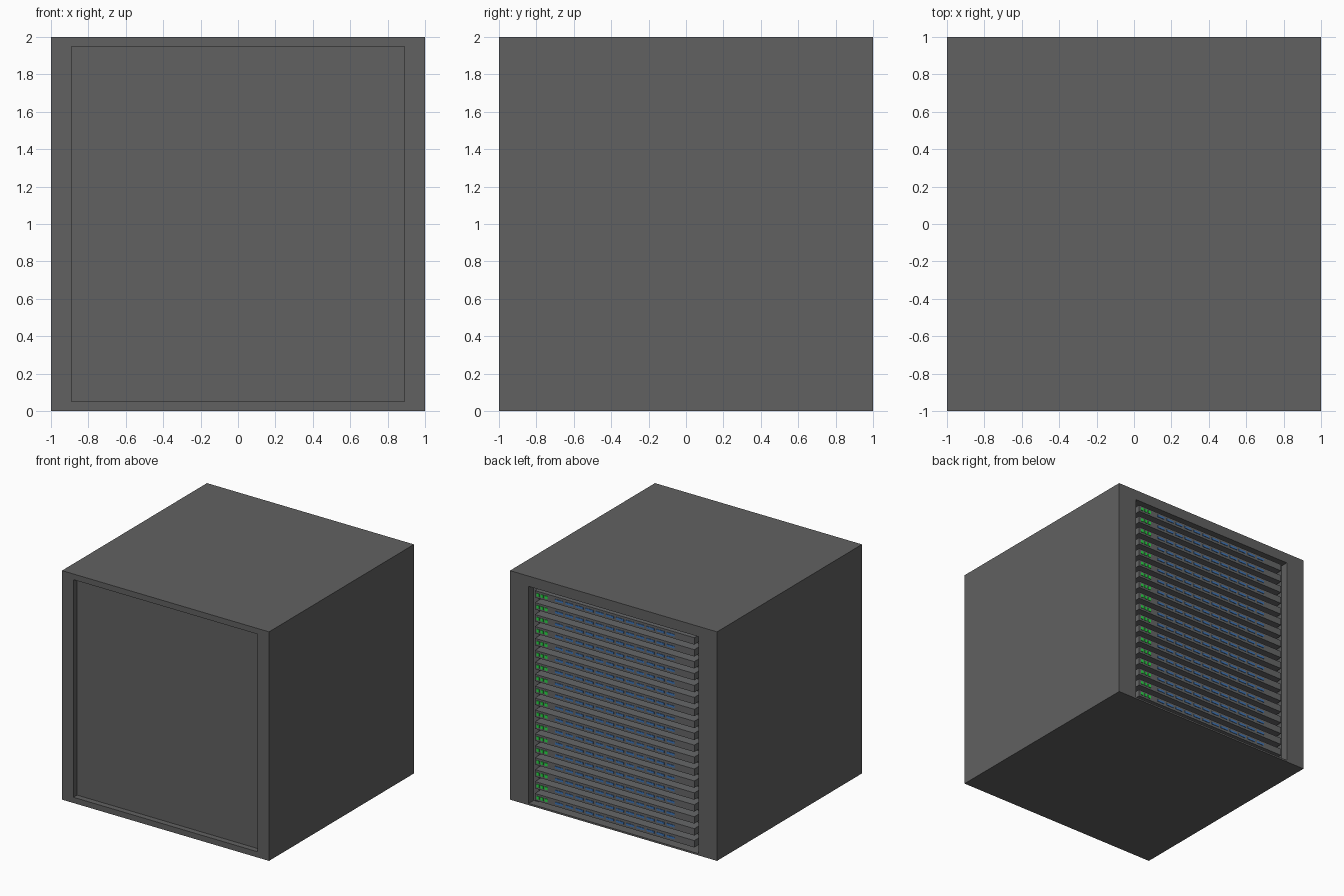
import bpy, bmesh
from mathutils import Vector

if "Cube" in bpy.data.objects:
    bpy.data.objects.remove(bpy.data.objects["Cube"])


def material(name, r, g, b):
    m = bpy.data.materials.new(name)
    m.diffuse_color = (r, g, b, 1)
    m.use_nodes = True
    m.node_tree.nodes["Principled BSDF"].inputs["Base Color"].default_value = m.diffuse_color
    return m


CASE = material("case_grey", 0.12, 0.12, 0.12)
UNIT = material("unit_grey", 0.132, 0.134, 0.137)
GREEN = material("status_green", 0.02, 0.75, 0.06)
BLUE = material("bay_blue", 0.05, 0.18, 0.48)


def boxes(name, spans, mat):
    """One object made of boxes, each given as (x0, x1, y0, y1, z0, z1)."""
    bm = bmesh.new()
    for x0, x1, y0, y1, z0, z1 in spans:
        verts = bmesh.ops.create_cube(bm, size=1)["verts"]
        size = Vector((x1 - x0, y1 - y0, z1 - z0))
        mid = Vector((x0 + x1, y0 + y1, z0 + z1)) / 2
        for v in verts:
            v.co = v.co * size + mid
    mesh = bpy.data.meshes.new(name)
    bm.to_mesh(mesh)
    bm.free()
    mesh.materials.append(mat)
    ob = bpy.data.objects.new(name, mesh)
    bpy.context.collection.objects.link(ob)
    return ob


# Cabinet body with a shallow front panel recess and a rear equipment bay
case = boxes("cabinet_case", [(-1, 1, -1, 1, 0, 2)], CASE)
BAY_BACK = 0.87
for name, span in (
    ("front_recess_cutter", (-0.89, 0.89, -1.2, -0.95, 0.05, 1.95)),
    ("rear_bay_cutter", (-0.82, 0.82, BAY_BACK, 1.2, 0.015, 1.91)),
):
    cutter = boxes(name, [span], CASE)
    cutter.hide_render = True
    cutter.hide_set(True)
    mod = case.modifiers.new(name, "BOOLEAN")
    mod.operation = "DIFFERENCE"
    mod.solver = "EXACT"
    mod.object = cutter
    bpy.context.view_layer.objects.active = case
    bpy.ops.object.modifier_apply(modifier=name)
    bpy.data.objects.remove(cutter)

# Mounting rails either side of the equipment
boxes("mounting_rails",
      [(s * 0.795 - 0.025, s * 0.795 + 0.025, BAY_BACK, 0.93, 0.015, 1.91)
       for s in (-1, 1)], UNIT)

# Eighteen stacked units with status lights and drive bays
COUNT, PITCH, FIRST, HALF = 18, 0.1042, 0.08, 0.030
FACE = 0.985
units, lights, bays = [], [], []
for i in range(COUNT):
    z = FIRST + i * PITCH
    units.append((-0.77, 0.77, BAY_BACK - 0.01, FACE, z - HALF, z + HALF))
    for x in (0.74, 0.70, 0.66):
        lights.append((x - 0.013, x + 0.013, FACE - 0.002, FACE + 0.005,
                       z - 0.013, z + 0.013))
    for k in range(12):
        x = 0.535 - k * 0.098
        bays.append((x - 0.037, x + 0.037, FACE - 0.002, FACE + 0.004,
                     z - 0.009, z + 0.009))
boxes("rack_units", units, UNIT)
boxes("status_lights", lights, GREEN)
boxes("drive_bays", bays, BLUE)
